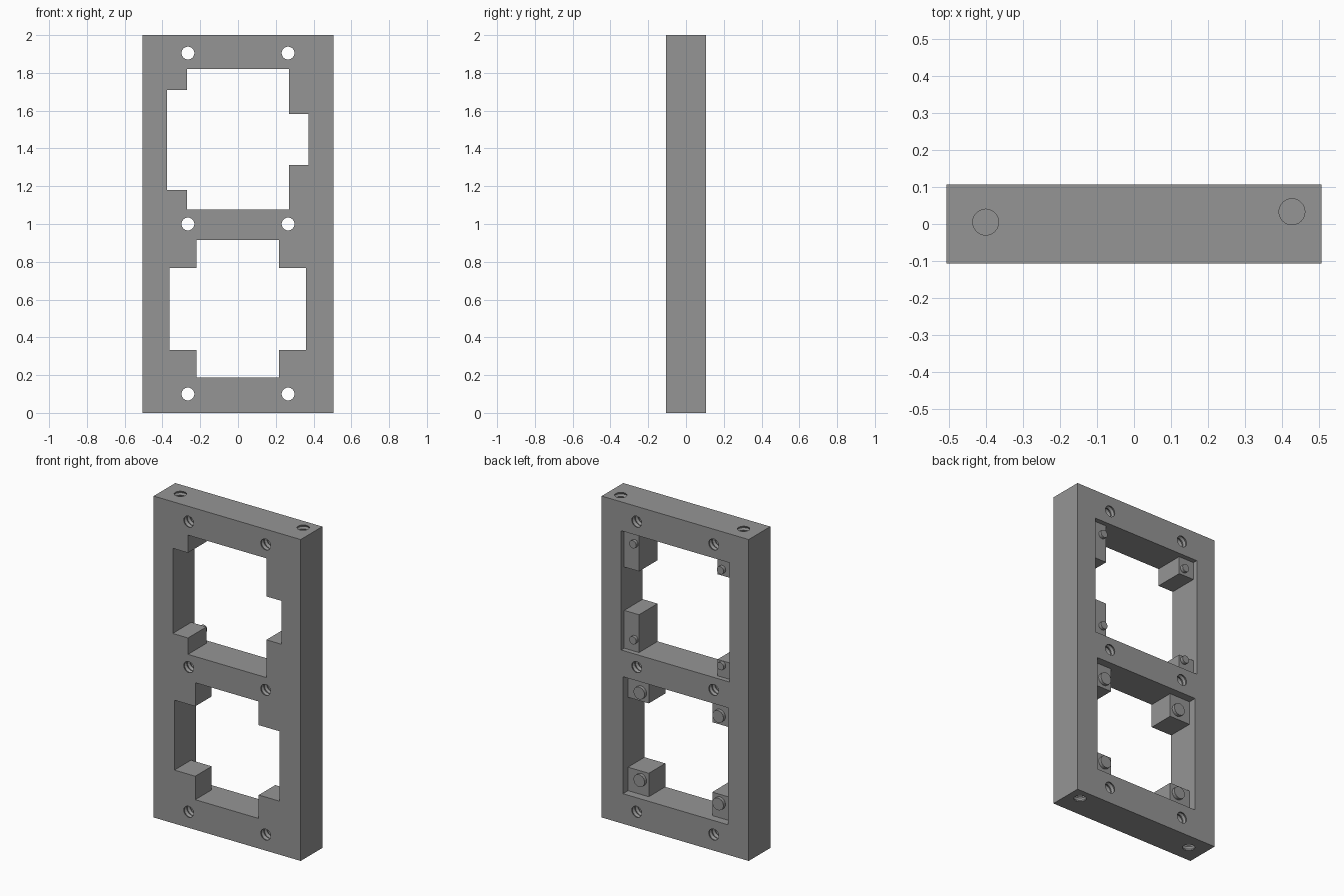
import bpy, bmesh, math
from mathutils import Matrix, Vector

cube = bpy.data.objects.get("Cube")
if cube:
    bpy.data.objects.remove(cube, do_unlink=True)

FRONT, BACK = -0.106, 0.106
HALF_WIDTH, HEIGHT = 0.506, 2.0

grey = bpy.data.materials.new("mid grey")
grey.use_nodes = True
grey.diffuse_color = (0.3, 0.3, 0.3, 1)
grey.node_tree.nodes["Principled BSDF"].inputs["Base Color"].default_value = (0.3, 0.3, 0.3, 1)


def finish(name, bm):
    bmesh.ops.recalc_face_normals(bm, faces=bm.faces)
    mesh = bpy.data.meshes.new(name)
    bm.to_mesh(mesh)
    bm.free()
    mesh.materials.append(grey)
    obj = bpy.data.objects.new(name, mesh)
    bpy.context.collection.objects.link(obj)
    return obj


def box(name, low, high):
    bm = bmesh.new()
    low, high = Vector(low), Vector(high)
    bmesh.ops.create_cube(bm, size=1, matrix=Matrix.Translation((low + high) / 2)
                          @ Matrix.Diagonal((*(high - low), 1)))
    return finish(name, bm)


def turned(name, start, direction, profile, sides=24):
    """Solid of revolution from (distance, radius) pairs along a direction."""
    bm = bmesh.new()
    turn = Vector((0, 0, 1)).rotation_difference(Vector(direction)).to_matrix()
    rings = []
    for dist, radius in profile:
        ring = []
        for i in range(sides):
            a = math.tau * i / sides
            point = Vector((radius * math.cos(a), radius * math.sin(a), dist))
            ring.append(bm.verts.new(Vector(start) + turn @ point))
        rings.append(ring)
    for r0, r1 in zip(rings, rings[1:]):
        for i in range(sides):
            j = (i + 1) % sides
            bm.faces.new((r0[i], r0[j], r1[j], r1[i]))
    bm.faces.new(rings[0])
    bm.faces.new(rings[-1])
    return finish(name, bm)


def thread(length, radius, turns):
    """Zigzag profile that leaves thread grooves in a hole."""
    profile = [(-0.02, radius)]
    for i in range(turns):
        profile += [(length * i / turns, radius),
                    (length * (i + 0.5) / turns, radius + 0.007)]
    return profile + [(length, radius), (length + 0.02, radius)]


# Outer frame
frame = box("frame", (-HALF_WIDTH, FRONT, 0), (HALF_WIDTH, BACK, HEIGHT))

# Window openings
cutters = [
    box("upper_window_cutter", (-0.375, -0.2, 1.078), (0.372, 0.2, 1.82)),
    box("lower_window_cutter", (-0.363, -0.2, 0.187), (0.36, 0.2, 0.915)),
]

# Threaded mounting holes through the rails
for z in (0.1, 1.0, 1.905):
    for x in (-0.265, 0.265):
        cutters.append(turned("mounting_hole_cutter", (x, FRONT, z), (0, 1, 0),
                              thread(BACK - FRONT, 0.034, 7)))

# Threaded blind holes in both ends
for x, y in ((-0.4, 0.005), (0.426, 0.033)):
    for z, up in ((0, 1), (HEIGHT, -1)):
        cutters.append(turned("end_hole_cutter", (x, y, z), (0, 0, up), thread(0.1, 0.035, 4)))

for cutter in cutters:
    cut = frame.modifiers.new("cut", "BOOLEAN")
    cut.operation = "DIFFERENCE"
    cut.solver = "EXACT"
    cut.object = cutter
bpy.context.view_layer.objects.active = frame
frame.select_set(True)
for modifier in list(frame.modifiers):
    bpy.ops.object.modifier_apply(modifier=modifier.name)
for cutter in cutters:
    bpy.data.objects.remove(cutter, do_unlink=True)


def corner(name, x, z, back, peg_x, peg_z, peg_radius, peg_length):
    """Corner block flush with the front, with a locating peg on its back."""
    box(name + "_block", (x[0], FRONT, z[0]), (x[1], back, z[1]))
    turned(name + "_peg", (peg_x, back, peg_z), (0, 1, 0),
           [(-0.01, peg_radius), (peg_length, peg_radius)], 20)


# Upper window corners: small on the right, tall on the left
for level, near, far, peg_z in (("bottom", 1.078, (1.18, 1.313), 1.153),
                                ("top", 1.82, (1.71, 1.583), 1.75)):
    for side, x, end, peg_x in (("right", (-0.375, -0.27), far[0], -0.303),
                                ("left", (0.27, 0.372), far[1], 0.3)):
        corner(f"upper_{level}_{side}", x, sorted((near, end)), BACK - 0.03,
               peg_x, peg_z, 0.024, 0.02)

# Lower window corners: four matching blocks
for level, z, peg_z in (("bottom", (0.187, 0.333), 0.28), ("top", (0.768, 0.915), 0.825)):
    for side, x, peg_x in (("right", (-0.363, -0.22), -0.273), ("left", (0.217, 0.36), 0.27)):
        corner(f"lower_{level}_{side}", x, z, BACK - 0.05, peg_x, peg_z, 0.038, 0.02)
